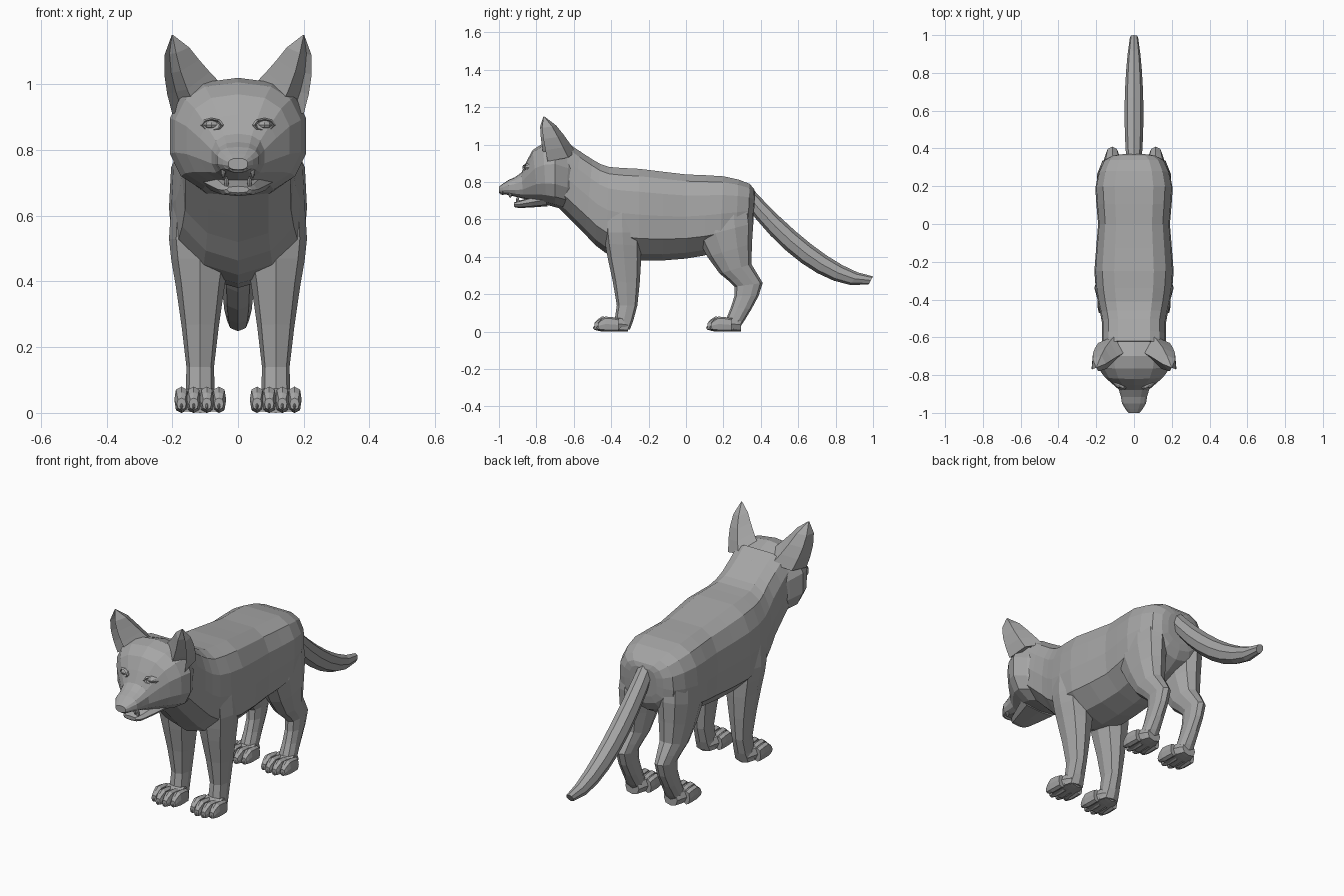
import bpy
import bmesh
from math import cos, sin, pi, sqrt, copysign
from mathutils import Vector, Matrix

default_cube = bpy.data.objects.get("Cube")
if default_cube:
    bpy.data.objects.remove(default_cube, do_unlink=True)

GREY = (0.38, 0.38, 0.38, 1)
fur = bpy.data.materials.new("plain grey")
fur.use_nodes = True
fur.diffuse_color = GREY
fur.node_tree.nodes["Principled BSDF"].inputs["Base Color"].default_value = GREY


def finish(name, bm):
    """Turn the working mesh into a flat shaded grey object."""
    bmesh.ops.recalc_face_normals(bm, faces=bm.faces)
    mesh = bpy.data.meshes.new(name)
    bm.to_mesh(mesh)
    bm.free()
    mesh.materials.append(fur)
    bpy.context.collection.objects.link(bpy.data.objects.new(name, mesh))


def skin(name, rings, flip=1):
    """Bridge a list of point rings and close both ends."""
    bm = bmesh.new()
    loops = [[bm.verts.new((x * flip, y, z)) for x, y, z in ring] for ring in rings]
    for lower, upper in zip(loops, loops[1:]):
        for i in range(len(lower)):
            bm.faces.new((lower[i - 1], lower[i], upper[i], upper[i - 1]))
    bm.faces.new(loops[0])
    bm.faces.new(loops[-1])
    finish(name, bm)


def ellipsoid(name, centre, radii, flip=1):
    x, y, z = centre
    bm = bmesh.new()
    place = Matrix.Translation((x * flip, y, z)) @ Matrix.Diagonal((*radii, 1))
    bmesh.ops.create_uvsphere(bm, u_segments=8, v_segments=6, radius=1, matrix=place)
    finish(name, bm)


def pair(maker, name, *shape):
    """Make the left part and its mirrored right partner."""
    for label, flip in (("left", 1), ("right", -1)):
        maker(label + "_" + name, *shape, flip)


def outline(count, power):
    """Rounded cross-section of (side, depth); lower powers are boxier."""
    points = []
    for step in range(count):
        angle = 2 * pi * step / count
        side, rise = (copysign(abs(v) ** power, v) for v in (sin(angle), cos(angle)))
        points.append((side, (1 - rise) / 2))
    return points


def flow(spans):
    """Insert a smoothly interpolated span between each two neighbours."""
    result = []
    last = len(spans) - 1
    for i in range(last):
        before, after = spans[max(i - 1, 0)], spans[min(i + 2, last)]
        start, end = spans[i], spans[i + 1]
        result.append(start)
        result.append([(9 * (b + c) - a - d) / 16
                       for a, b, c, d in zip(before, start, end, after)])
    return result + [spans[last]]


def loft(spans, section, centre=0, shift=0, shear=0):
    """A span is the y, z of one edge, the y, z of the opposite edge, half width."""
    rings = []
    for ya, za, yb, zb, width in spans:
        rings.append([(centre + side * width,
                       ya + (yb - ya) * depth + shift + shear * side * width,
                       za + (zb - za) * depth) for side, depth in section])
    return rings


OVAL = outline(8, 1)
LIMB = outline(8, 0.75)
THIGH = outline(10, 0.9)
SKULL = outline(14, 0.8)
# Flat back, straight flanks and a keeled belly
flank = [(0.5, 0), (0.8, 0.08), (0.97, 0.25), (1, 0.5), (0.95, 0.76), (0.55, 0.93)]
TRUNK = [(0, 0), *flank, (0, 1), *[(-side, depth) for side, depth in reversed(flank)]]

# Torso and neck, from nape to rump
torso = [(-.62, 1, -.68, .66, .17),
         (-.5, .92, -.54, .52, .17),
         (-.41, .88, -.43, .42, .19),
         (-.25, .87, -.25, .38, .21),
         (0, .84, 0, .39, .19),
         (.2, .83, .18, .43, .205),
         (.34, .79, .33, .5, .16),
         (.37, .74, .36, .58, .08)]
skin("torso", loft(flow(torso), TRUNK))

# Head with upper muzzle, from nose to nape
head = [(-1, .775, -1, .74, .03),
        (-.95, .81, -.95, .73, .065),
        (-.88, .85, -.87, .71, .082),
        (-.82, .97, -.79, .69, .16),
        (-.7, 1.02, -.7, .665, .212),
        (-.56, .96, -.6, .64, .14)]
skin("head", loft(flow(head), SKULL))

# Lower jaw, nose and fangs
jaw = [(-.92, .69, -.92, .67, .035),
       (-.89, .7, -.89, .66, .06),
       (-.76, .74, -.74, .67, .11)]
skin("lower_jaw", loft(flow(jaw), LIMB))
ellipsoid("nose", (0, -.98, .755), (.045, .02, .025))
fang_size = (.007, .009, .02)
pair(ellipsoid, "lower_fang", (.035, -.9, .7), fang_size)
pair(ellipsoid, "upper_fang", (.045, -.94, .735), fang_size)

# Eyes: a sunken lid rim around a ball
eye_x, eye_y, eye_z = .08, -.845, .877
lids = []
for forward, size in ((-.04, 1), (.008, 1), (.016, .8), (.004, .6)):
    y, half_height = eye_y - forward, .021 * size
    lids.append((y, eye_z + half_height, y, eye_z - half_height, .037 * size))
pair(skin, "eyelid", loft(lids, OVAL, eye_x, shear=.5))
pair(ellipsoid, "eyeball", (eye_x, eye_y, eye_z), (.024, .022, .014))

# Ears: outer edge, two back corners, inner edge, front rim and hollow
ear_base = [Vector(point) for point in (
    (.2, -.74, .91), (.19, -.63, .93), (.1, -.59, .96),
    (.05, -.68, 1), (.13, -.76, .93), (.17, -.68, .92))]
ear_root = sum(ear_base, Vector()) / len(ear_base)
ear_tip = Vector((.2, -.76, 1.15))
ear_rings = []
for step in range(5):
    left = max(1 - step / 4, .001)
    spread = Matrix.Diagonal((sqrt(left), sqrt(left), left))
    axis = ear_tip.lerp(ear_root, left)
    axis.x += .012 * sin(pi * left)
    ear_rings.append([axis + spread @ (point - ear_root) for point in ear_base])
pair(skin, "ear", ear_rings)

# Legs, from shoulder and thigh to the sole
stance = .115
front_leg = [(-.45, .7, -.24, .72, .08),
             (-.44, .53, -.24, .53, .095),
             (-.42, .4, -.24, .38, .075),
             (-.37, .14, -.26, .14, .042),
             (-.4, .01, -.3, .01, .05)]
hind_leg = [(.07, .66, .34, .68, .07),
            (.06, .5, .36, .58, .085),
            (.18, .31, .35, .36, .06),
            (.26, .24, .41, .26, .04),
            (.24, .13, .35, .12, .04),
            (.19, .01, .28, .01, .05)]
pair(skin, "front_leg", loft(flow(front_leg), LIMB, stance))
pair(skin, "hind_leg", loft(flow(hind_leg), THIGH, stance))

# Paws: a flat pad, four toes and their claws
pad = [(-.31, .07, -.31, 0, .04),
       (-.36, .08, -.36, 0, .06),
       (-.45, .05, -.45, 0, .07)]
toe_shape = [(-.38, .07, -.38, 0, .02),
             (-.45, .08, -.45, 0, .022),
             (-.49, .045, -.49, .01, .014)]
for which, shift in (("front", 0), ("hind", .605)):
    pair(skin, which + "_paw_pad", loft(flow(pad), LIMB, stance, shift))
    for number, offset in enumerate((-.057, -.02, .02, .057)):
        x, reach = stance + offset, shift + abs(offset) / 2 - .01
        toe = which + "_toe_" + "abcd"[number]
        pair(skin, toe, loft(flow(toe_shape), LIMB, x, reach))
        pair(ellipsoid, toe + "_claw", (x, reach - .485, .02), (.005, .012, .01))

# Tail, drooping backwards in an easing curve
tail = []
tail_steps = 8
for step in range(tail_steps + 1):
    along = step / tail_steps
    bulk = sqrt(sin(pi * (.2 + .74 * along)))
    y, z = .34 + .66 * along, .295 + .485 * (1 - along) ** 1.5
    tail.append((y, z, y - .055 * bulk, z - .1 * bulk, .05 * bulk))
skin("tail", loft(tail, OVAL))
